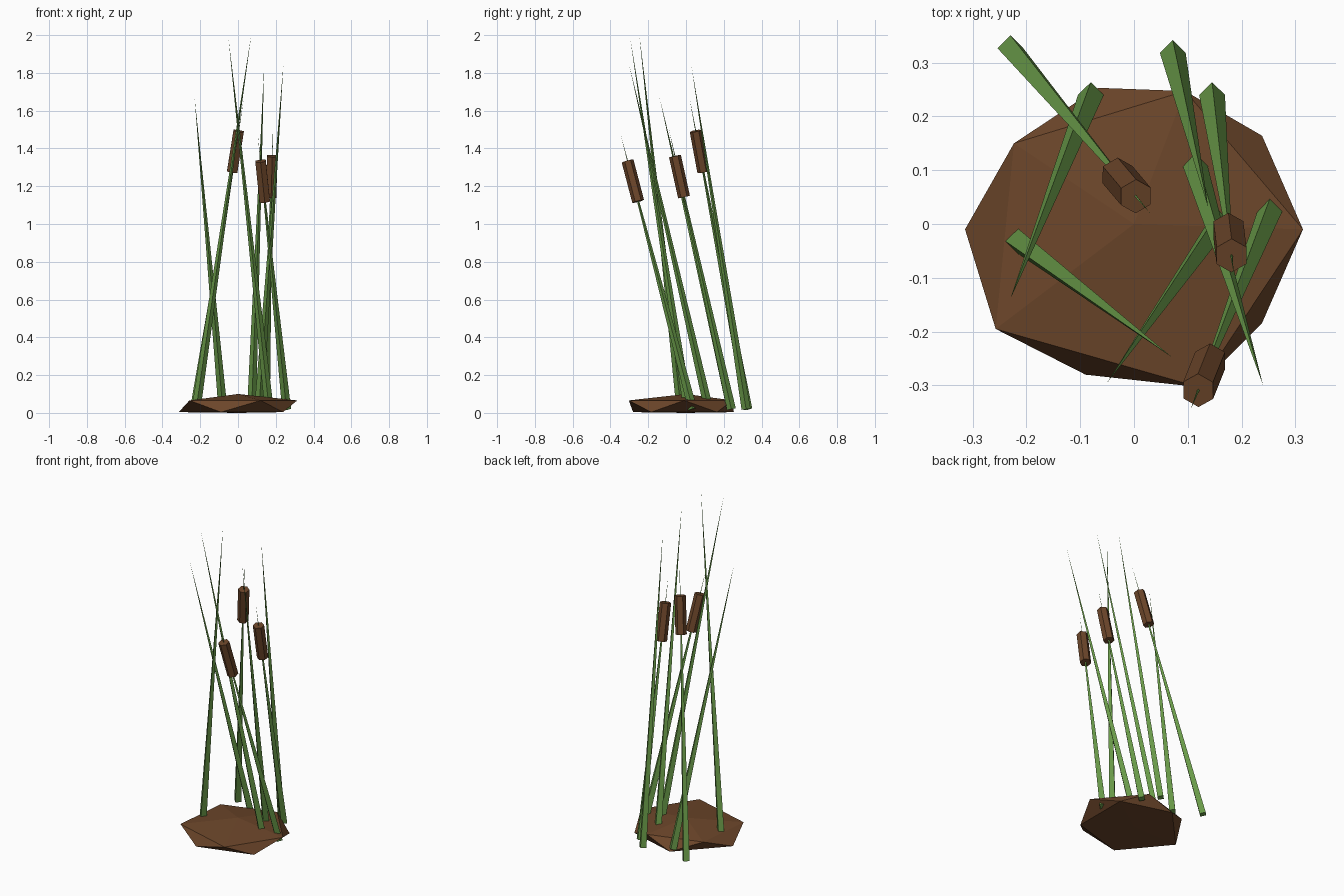
import bpy
import bmesh
from mathutils import Vector, Matrix

if "Cube" in bpy.data.objects:
    bpy.data.objects.remove(bpy.data.objects["Cube"], do_unlink=True)


def make_material(name, color):
    mat = bpy.data.materials.new(name)
    mat.use_nodes = True
    mat.diffuse_color = (*color, 1)
    mat.node_tree.nodes["Principled BSDF"].inputs["Base Color"].default_value = (*color, 1)
    return mat


green = make_material("reed green", (0.14, 0.32, 0.065))
brown = make_material("earth brown", (0.15, 0.061, 0.023))


def finish(name, bm, mat):
    bmesh.ops.recalc_face_normals(bm, faces=bm.faces)
    mesh = bpy.data.meshes.new(name)
    bm.to_mesh(mesh)
    bm.free()
    mesh.materials.append(mat)
    obj = bpy.data.objects.new(name, mesh)
    bpy.context.collection.objects.link(obj)
    return obj


def tapered(name, start, end, sides, r1, r2, mat, twist=0):
    """Straight tapered prism running from start to end."""
    axis = end - start
    turn = Vector((0, 0, 1)).rotation_difference(axis).to_matrix().to_4x4()
    place = Matrix.Translation((start + end) / 2) @ turn @ Matrix.Rotation(twist, 4, 'Z')
    bm = bmesh.new()
    bmesh.ops.create_cone(bm, cap_ends=True, segments=sides, radius1=r1,
                          radius2=r2, depth=axis.length, matrix=place)
    bmesh.ops.remove_doubles(bm, verts=bm.verts, dist=1e-5)
    return finish(name, bm, mat)


# Earth mound: alternating upper and lower rim corners with a low peak
rim = [(0.314, -0.01), (0.238, 0.164), (0.095, 0.247), (-0.067, 0.253),
       (-0.223, 0.15), (-0.314, -0.01), (-0.257, -0.195), (-0.09, -0.28),
       (0.12, -0.303), (0.238, -0.184)]
bm = bmesh.new()
ring = [bm.verts.new((x, y, 0.004 if i % 2 else 0.066)) for i, (x, y) in enumerate(rim)]
peak = bm.verts.new((0, 0, 0.1))
foot = bm.verts.new((0, 0, 0))
count = len(ring)
for i in range(count):
    a, b, c = ring[i], ring[(i + 1) % count], ring[(i + 2) % count]
    bm.faces.new((a, b, c))
    bm.faces.new((a, c, foot if i % 2 else peak))
finish("earth_mound", bm, brown)

# Reeds: base, tip, and whether it carries a seed head
reeds = [
    ((-0.23, 0.327), (0.03, 0.02, 1.66), True),
    ((0.145, 0.24), (0.185, -0.09, 1.5), True),
    ((0.257, 0.035), (0.105, -0.345, 1.47), True),
    ((0.072, 0.318), (0.138, 0.03, 1.83), False),
    ((-0.08, 0.24), (-0.23, -0.14, 1.67), False),
    ((-0.222, -0.027), (0.07, -0.247, 2.0), False),
    ((0.165, 0.01), (-0.05, -0.295, 1.98), False),
    ((0.11, 0.12), (0.24, -0.3, 1.84), False),
]
for n, (base, tip, has_head) in enumerate(reeds, 1):
    start, end = Vector((*base, 0.02)), Vector(tip)
    tapered(f"reed_stalk_{n}", start, end, 4, 0.024, 0, green)
    if has_head:
        middle = start.lerp(end, 0.832)
        half = (end - start).normalized() * 0.111
        tapered(f"seed_head_{n}", middle - half, middle + half, 6, 0.032, 0.032, brown)
